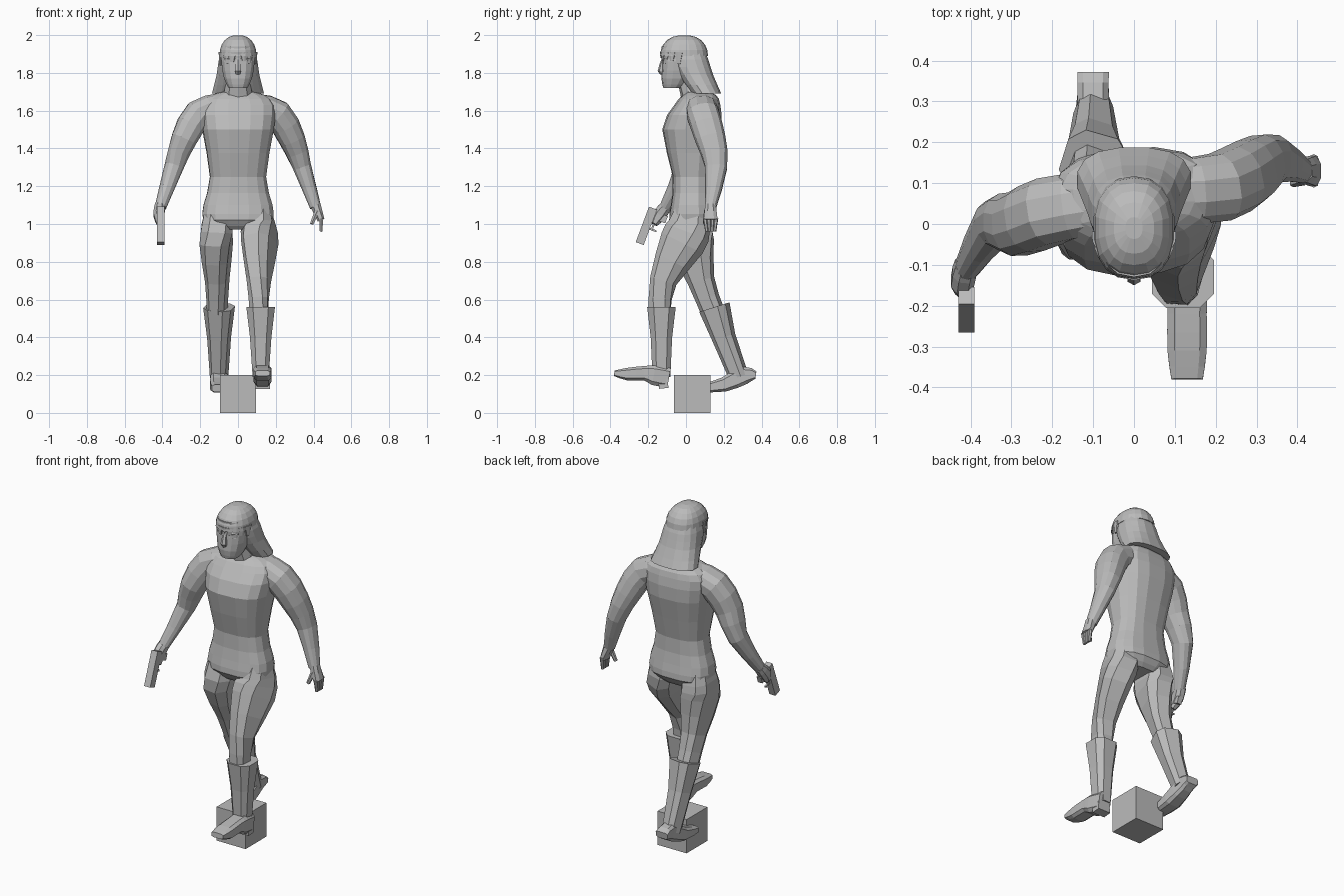
import bpy, bmesh, math
from mathutils import Vector, Matrix

default_cube = bpy.data.objects.get("Cube")
if default_cube:
    bpy.data.objects.remove(default_cube)

grey = bpy.data.materials.new("plain grey")
grey.use_nodes = True
grey.diffuse_color = (.5, .5, .5, 1)
grey.node_tree.nodes["Principled BSDF"].inputs["Base Color"].default_value = grey.diffuse_color


def finish(name, bm):
    bmesh.ops.recalc_face_normals(bm, faces=bm.faces)
    mesh = bpy.data.meshes.new(name)
    bm.to_mesh(mesh)
    bm.free()
    mesh.materials.append(grey)
    bpy.context.collection.objects.link(bpy.data.objects.new(name, mesh))


def smooth_path(rings, steps):
    """Add in-between rings along a smooth curve through the given ones."""
    rings = [Vector(ring) for ring in rings]
    result = []
    for i in range(len(rings) - 1):
        before, start, end = rings[max(i - 1, 0)], rings[i], rings[i + 1]
        after = rings[min(i + 2, len(rings) - 1)]
        for step in range(steps):
            t = step / steps
            leave = (end - before) * (t * (1 - t) ** 2 / 2)
            arrive = (after - start) * (t * t * (1 - t) / 2)
            blend = t * t * (3 - 2 * t)
            result.append(start * (1 - blend) + end * blend + leave - arrive)
    return result + [rings[-1]]


def signed_power(value, power):
    return math.copysign(abs(value) ** power, value)


def loft(name, rings, sides=10, ref=(1, 0, 0), power=.85, twist=0, steps=2, level=False):
    """Skin rings (x, y, z, half width, half depth), level or square to their path."""
    bm = bmesh.new()
    rings = smooth_path(rings, steps)
    centres = [Vector(ring[:3]) for ring in rings]
    rows = []
    for i, centre in enumerate(centres):
        ahead = centres[min(i + 1, len(centres) - 1)]
        behind = centres[max(i - 1, 0)]
        tangent = Vector((0, 0, 1)) if level else (ahead - behind).normalized()
        across = Vector(ref)
        across = (across - tangent * across.dot(tangent)).normalized()
        across = Matrix.Rotation(twist * i / len(centres), 3, tangent) @ across
        across, depth = across * rings[i][3], tangent.cross(across) * rings[i][4]
        row = []
        for k in range(sides):
            angle = math.tau * (k + .5) / sides
            row.append(bm.verts.new(centre
                                    + across * signed_power(math.cos(angle), power)
                                    + depth * signed_power(math.sin(angle), power)))
        rows.append(row)
    for low, high in zip(rows, rows[1:]):
        for k in range(sides):
            bm.faces.new((low[k - 1], low[k], high[k], high[k - 1]))
    bm.faces.new(rows[0])
    bm.faces.new(rows[-1])
    finish(name, bm)


def column(name, rings, x=0, **options):
    """Loft whose centres all share one x."""
    loft(name, [(x, *ring) for ring in rings], **options)


def limb(name, sign, profile, depths, shift=0, **options):
    """Loft a mirrored (x, z, half width, half depth) profile with its own swing."""
    loft(name, [(sign * x + shift, y, z, width, depth)
                for (x, z, width, depth), y in zip(profile, depths)],
         ref=(sign, 0, 1), **options)


def face_bar(name, x, z, reach, size):
    """Slim tapered bar that follows the curve of the face."""
    rings = []
    for t in (-1, 0, 1):
        at = x + t * reach
        y = -.04 - .08 * math.sqrt(1 - (at / .1) ** 2)
        thick = size * (1 - abs(t) / 2)
        rings.append((at, y, z, thick, thick))
    loft(name, rings, sides=6, ref=(0, 0, 1))


def box(name, centre, size, tilt=0):
    bm = bmesh.new()
    placing = Matrix.Translation(centre) @ Matrix.Rotation(tilt, 4, 'X')
    bmesh.ops.create_cube(bm, size=1, matrix=placing @ Matrix.Diagonal((*size, 1)))
    finish(name, bm)


# Stand
box("stand_block", (0, .033, .1), (.19, .195, .2))

# Torso, twisted slightly towards the shoulders
column("torso", [(.03, .97, .12, .08), (.03, 1.02, .185, .12), (.03, 1.1, .185, .11),
                 (.03, 1.25, .15, .1), (.03, 1.5, .19, .155), (.06, 1.63, .2, .12),
                 (.07, 1.68, .15, .09), (.06, 1.7, .08, .06)],
       sides=16, power=.75, twist=.1, level=True)
column("neck", [(.06, 1.65, .09, .08), (.01, 1.78, .06, .06)])

# Limbs share one profile; each side swings its own way
arm_profile = [(.1, 1.62, .07, .08), (.21, 1.58, .08, .085), (.285, 1.45, .07, .08),
               (.34, 1.3, .05, .06), (.41, 1.09, .03, .03)]
leg_profile = [(.1, 1.13, .06, .07), (.11, 1, .085, .11), (.115, .9, .085, .12),
               (.11, .7, .06, .07), (.11, .54, .05, .06)]
boot_profile = [(.11, .56, .08, .08), (.11, .4, .06, .06), (.11, .19, .045, .05)]
arm_swing = {"left": (.08, .09, .13, .16, .13), "right": (.05, .03, 0, 0, -.11)}
leg_swing = {"left": (.03, .02, -.02, -.12, -.14), "right": (.03, .03, .03, .08, .14)}
boot_swing = {"left": (-.13, -.13, -.13), "right": (.15, .2, .28)}
for side, sign in (("left", 1), ("right", -1)):
    limb(side + "_arm", sign, arm_profile, arm_swing[side], sides=12)
    limb(side + "_leg", sign, leg_profile, leg_swing[side], sides=8, power=.7)
    limb(side + "_boot", sign, boot_profile, boot_swing[side], shift=.01,
         sides=8, power=.7, steps=1)

# Feet: the front one flat, the rear one pushing off its toe
column("left_foot", [(-.09, .185, .04, .055), (-.17, .2, .05, .055), (-.22, .21, .05, .04),
                     (-.31, .205, .05, .035), (-.38, .21, .04, .015)],
       x=.13, sides=8, power=.5)
column("right_foot", [(.37, .2, .04, .02), (.31, .2, .04, .05),
                      (.2, .15, .05, .04), (.08, .13, .04, .02)], x=-.1, sides=8, power=.5)
box("left_heel", (.13, -.12, .155), (.08, .05, .05), .1)

# Open left hand
loft("left_palm", [(.41, .13, 1.1, .03, .03), (.44, .13, 1.02, .02, .04)], sides=8)
for i in range(4):
    column("left_finger_" + "abcd"[i], [(.1 + i * .02, 1.03, .012, .011),
                                        (.11 + i * .014, .96, .008, .008)], x=.44, sides=6)
loft("left_thumb", [(.42, .11, 1.07, .015, .015), (.39, .1, 1, .01, .01)], sides=6)

# Right fist and pistol
loft("right_fist", [(-.41, -.1, 1.1, .03, .03), (-.42, -.14, 1.05, .03, .04),
                    (-.41, -.17, 1, .02, .02)], sides=8)
aim = -.36
box("pistol_slide", (-.41, -.21, .99), (.04, .045, .2), aim)
box("pistol_grip", (-.41, -.15, 1.04), (.03, .1, .04), aim)
box("trigger_guard_front", (-.41, -.18, .97), (.01, .05, .01), aim)
box("trigger_guard_side", (-.41, -.17, 1), (.01, .01, .05), aim)

# Head and face
column("head", [(-.07, 1.72, .05, .05), (-.05, 1.77, .075, .08),
                (-.04, 1.86, .09, .085), (-.04, 1.94, .08, .09)],
       sides=14, level=True)
column("nose", [(-.12, 1.87, .01, .01), (-.13, 1.81, .018, .02), (-.12, 1.8, .01, .01)], sides=6)
column("chin", [(-.1, 1.76, .02, .02), (-.11, 1.73, .02, .01)], sides=8)
face_bar("upper_lip", 0, 1.78, .03, .009)
face_bar("lower_lip", 0, 1.765, .025, .009)
for side, sign in (("left", 1), ("right", -1)):
    face_bar(side + "_brow", sign * .04, 1.875, .03, .01)
    face_bar(side + "_eye", sign * .04, 1.85, .02, .006)

# Long hair: domed crown, flared back fall and jagged fringe
crown = []
for i in range(6):
    rise = i * math.pi / 11
    spread = math.cos(rise) ** .8
    crown.append((-.01, 1.89 + .11 * math.sin(rise), .1 * spread, .127 * spread))
column("hair_crown", crown, sides=18, steps=1)
column("hair_fall", [(.01, 1.94, .08, .08), (.02, 1.87, .103, .1), (.05, 1.79, .115, .095),
                     (.108, 1.69, .14, .08)], sides=16, power=.8, level=True)
for i in range(-4, 5):
    angle = i / 3
    x, y = .095 * math.sin(angle), -.012 - .116 * math.cos(angle)
    tip = 1.88 - .008 * (i % 3) - .006 * abs(i)
    loft("fringe_lock_" + "abcdefghi"[i + 4], [(x, y, 1.91, .025, .01), (x, y, tip, .01, .006)],
         sides=6, steps=1, ref=(math.cos(angle), math.sin(angle), 0))
